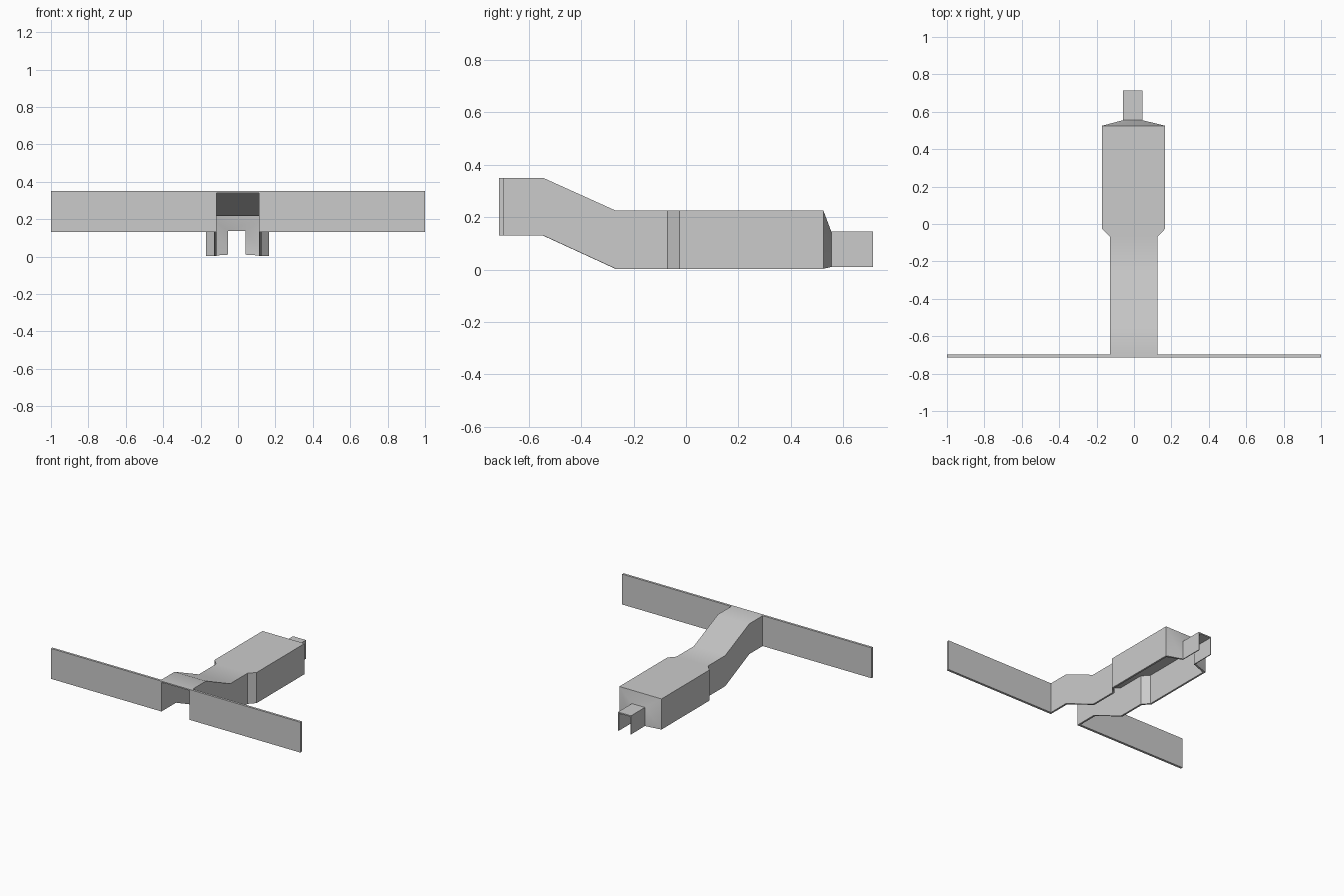
import bpy, bmesh

if "Cube" in bpy.data.objects:
    bpy.data.objects.remove(bpy.data.objects["Cube"])

# Cross-section stations along y: (outer y, inner y, centre x, half width, top z, bottom z, side thickness)
STATIONS = [
    (-0.714, -0.714, -0.001, 0.126, 0.350, 0.130, 0.013),
    (-0.545, -0.547, -0.001, 0.126, 0.350, 0.130, 0.013),
    (-0.268, -0.270, -0.001, 0.126, 0.225, 0.003, 0.013),
    (-0.070, -0.066, -0.001, 0.126, 0.225, 0.003, 0.013),
    (-0.025, -0.021, -0.002, 0.169, 0.225, 0.003, 0.013),
    (0.525, 0.513, -0.002, 0.169, 0.225, 0.003, 0.013),
    (0.555, 0.546, -0.007, 0.052, 0.145, 0.010, 0.006),
    (0.714, 0.714, -0.007, 0.052, 0.145, 0.010, 0.006),
]
ROOF = 0.009


def finish(name, bm):
    bmesh.ops.recalc_face_normals(bm, faces=bm.faces)
    mesh = bpy.data.meshes.new(name)
    bm.to_mesh(mesh)
    bm.free()
    ob = bpy.data.objects.new(name, mesh)
    bpy.context.collection.objects.link(ob)
    return ob


# Open-bottomed channel lofted through the U-shaped sections
bm = bmesh.new()
rings = []
for yo, yi, cx, w, top, bot, t in STATIONS:
    wi = w - t
    pts = [(cx - w, yo, bot), (cx - w, yo, top), (cx + w, yo, top), (cx + w, yo, bot),
           (cx + wi, yi, bot), (cx + wi, yi, top - ROOF), (cx - wi, yi, top - ROOF), (cx - wi, yi, bot)]
    rings.append([bm.verts.new(p) for p in pts])
for a, b in zip(rings, rings[1:]):
    for i in range(8):
        j = (i + 1) % 8
        bm.faces.new((a[i], a[j], b[j], b[i]))
for r in (rings[0], rings[-1]):
    for q in ((0, 1, 6, 7), (1, 2, 5, 6), (2, 3, 4, 5)):
        bm.faces.new([r[k] for k in q])
channel = finish("channel_body", bm)
bpy.context.view_layer.objects.active = channel
channel.select_set(True)
bpy.ops.object.shade_smooth_by_angle(angle=0.5)

# Mirrored mounting flanges at the front, butting against the channel walls
for side, name, inner in ((-1, "left_flange", 0.127), (1, "right_flange", 0.125)):
    bm = bmesh.new()
    bmesh.ops.create_cube(bm, size=1)
    for v in bm.verts:
        v.co = (side * (inner if v.co.x < 0 else 1.0),
                -0.714 if v.co.y < 0 else -0.697,
                0.130 if v.co.z < 0 else 0.350)
    finish(name, bm)
